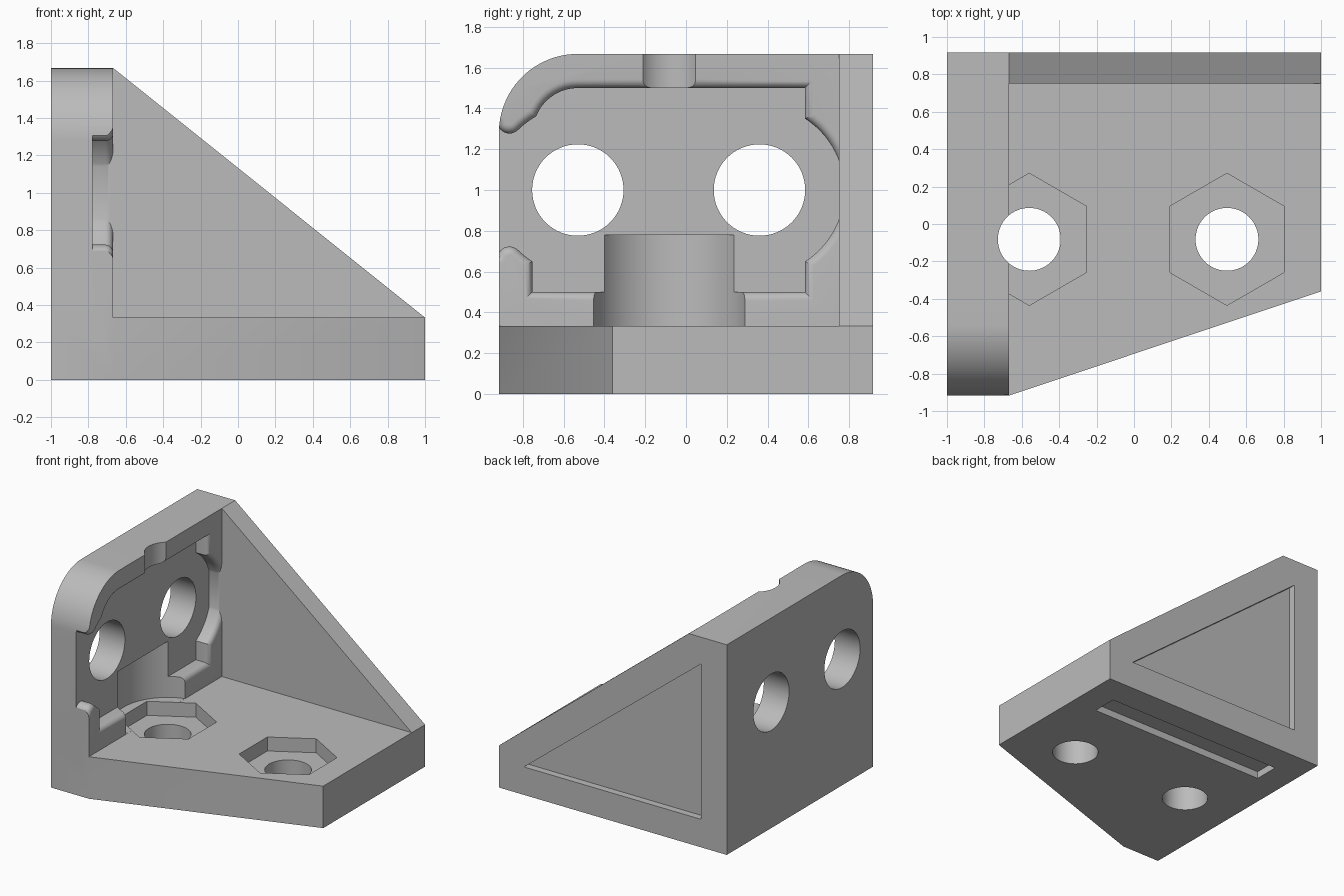
import bpy, bmesh, math
from mathutils import Vector

if "Cube" in bpy.data.objects:
    bpy.data.objects.remove(bpy.data.objects["Cube"])

grey = bpy.data.materials.new("plain grey")
grey.diffuse_color = (0.5, 0.5, 0.5, 1)
grey.use_nodes = True
grey.node_tree.nodes["Principled BSDF"].inputs["Base Color"].default_value = grey.diffuse_color


def finish(name, bm):
    bmesh.ops.recalc_face_normals(bm, faces=bm.faces)
    me = bpy.data.meshes.new(name)
    bm.to_mesh(me)
    bm.free()
    me.materials.append(grey)
    ob = bpy.data.objects.new(name, me)
    bpy.context.collection.objects.link(ob)
    return ob


def loft(name, rings, clip_y=None):
    """Skin matching rings of points and cap both ends."""
    bm = bmesh.new()
    rows = [[bm.verts.new(p) for p in r] for r in rings]
    n = len(rows[0])
    for a, b in zip(rows, rows[1:]):
        for i in range(n):
            j = (i + 1) % n
            bm.faces.new((a[i], a[j], b[j], b[i]))
    bm.faces.new(rows[0])
    bm.faces.new(rows[-1])
    if clip_y is not None:
        cut = bmesh.ops.bisect_plane(bm, geom=bm.verts[:] + bm.edges[:] + bm.faces[:],
                                     plane_co=(0, clip_y, 0), plane_no=(0, 1, 0), clear_outer=True)
        edges = [e for e in cut["geom_cut"] if isinstance(e, bmesh.types.BMEdge)]
        bmesh.ops.edgenet_fill(bm, edges=edges)
    return finish(name, bm)


def prism(name, pts, axis, lo, hi):
    """Extrude a 2D outline along an axis."""
    place = {"x": lambda p, d: (d, p[0], p[1]),
             "y": lambda p, d: (p[0], d, p[1]),
             "z": lambda p, d: (p[0], p[1], d)}[axis]
    return loft(name, [[place(p, d) for p in pts] for d in (lo, hi)])


def arc(cx, cy, r, a0, a1, n):
    return [(cx + r * math.cos(math.radians(a0 + (a1 - a0) * i / n)),
             cy + r * math.sin(math.radians(a0 + (a1 - a0) * i / n))) for i in range(n + 1)]


def disc(cx, cy, r, n=64):
    return arc(cx, cy, r, 0, 360, n)[:-1]


def boolean(target, other, op):
    m = target.modifiers.new(other.name, "BOOLEAN")
    m.operation, m.solver, m.object = op, "EXACT", other
    bpy.context.view_layer.objects.active = target
    bpy.ops.object.modifier_apply(modifier=m.name)
    bpy.data.objects.remove(other)


W, H, T, X = 0.917, 1.667, 0.333, -0.667   # half depth, height, base thickness, wall face
BOLT_Y = -0.082

# Solid body: base, upright wall with a rounded corner, side gusset
bracket = prism("bracket", [(-1, -W), (X, -W), (1, -0.36), (1, W), (-1, W)], "z", 0, T)
wall = prism("wall", [(W, 0), (W, H)] + arc(-0.53, 1.28, 0.387, 90, 180, 24) + [(-W, 0)], "x", -1, X)
gusset = prism("gusset", [(X, H), (1, T), (1, 0.2), (-0.8, 0.2), (-0.8, H)], "y", 0.75, W)
boolean(bracket, wall, "UNION")
boolean(bracket, gusset, "UNION")

# Recess outline (y, z): square pocket joined to two round motor-like pockets, open at the front
R = 0.415
tip = arc(-0.865, 1.337, 0.06, 200, 314.8, 10)
upper = [(-1.05, tip[0][1])] + tip + arc(-0.53, 1, R, 134.8, 119.6, 4)[1:]
upper += arc(-0.53, 1.28, 0.22, 158.4, 90, 9)[1:] + [(0.583, 1.5)]
back = arc(0.36, 1, R, 57.4, -57.4, 26)
lower = [(0.583, 0.5), (-0.753, 0.5)]
lower += [(y, 2 - z) for y, z in arc(-0.53, 1, R, 122.5, 134.8, 3)]
lower += [(y, 2 - z) for y, z in tip[::-1][1:]] + [(-1.05, 2 - tip[0][1])]
outline = [Vector(p) for p in upper + back + lower]


def offset(pts, d):
    """Grow a clockwise outline with mitred corners."""
    out = []
    for i, p in enumerate(pts):
        a = (p - pts[i - 1]).normalized()
        b = (pts[(i + 1) % len(pts)] - p).normalized()
        na, nb = Vector((-a.y, a.x)), Vector((-b.y, b.x))
        out.append(p + (na + nb) * d / (1 + na.dot(nb)))
    return out


# Recess cutter with a rounded rim
F = 0.042
levels = [(-0.778, 0)]
levels += [(X - F + F * math.sin(t), F * (1 - math.cos(t))) for t in
           [math.radians(15 * i) for i in range(7)]] + [(X + 0.02, F)]
recess = loft("recess", [[(x, p.x, p.y) for p in offset(outline, d)] for x, d in levels], clip_y=0.75)
boolean(bracket, recess, "DIFFERENCE")

# Round clearance for the nut, cut into the wall foot
boolean(bracket, prism("nut_clearance", disc(-0.56, BOLT_Y, 0.386, 96), "z", T + 0.0005, 0.78), "DIFFERENCE")

# Hexagonal nut pockets and vertical bolt holes (the first also notches the wall top)
for x, top in ((-0.56, 1.8), (0.497, 0.5)):
    hexagon = arc(x, BOLT_Y, 0.353, 30, 330, 5)
    boolean(bracket, prism("nut_pocket", hexagon, "z", 0.222, 0.4), "DIFFERENCE")
    boolean(bracket, prism("bolt_hole", disc(x, BOLT_Y, 0.168), "z", -0.1, top), "DIFFERENCE")

# Two large holes through the wall
for y in (-0.53, 0.36):
    boolean(bracket, prism("wall_hole", disc(y, 1.0, 0.224), "x", -1.1, -0.6), "DIFFERENCE")

# Shallow triangular panel on the gusset and slot under the base
panel = [(-0.775, 0.222), (0.78, 0.222), (-0.775, 1.455)]
boolean(bracket, prism("panel", panel, "y", W - 0.056, 1.0), "DIFFERENCE")
slot = [(-0.78, 0.49), (0.78, 0.49), (0.78, 0.69), (-0.78, 0.69)]
boolean(bracket, prism("slot", slot, "z", -0.1, 0.056), "DIFFERENCE")

bpy.ops.object.select_all(action="DESELECT")
bracket.select_set(True)
bpy.context.view_layer.objects.active = bracket
bpy.ops.object.shade_smooth_by_angle(angle=math.radians(25))
